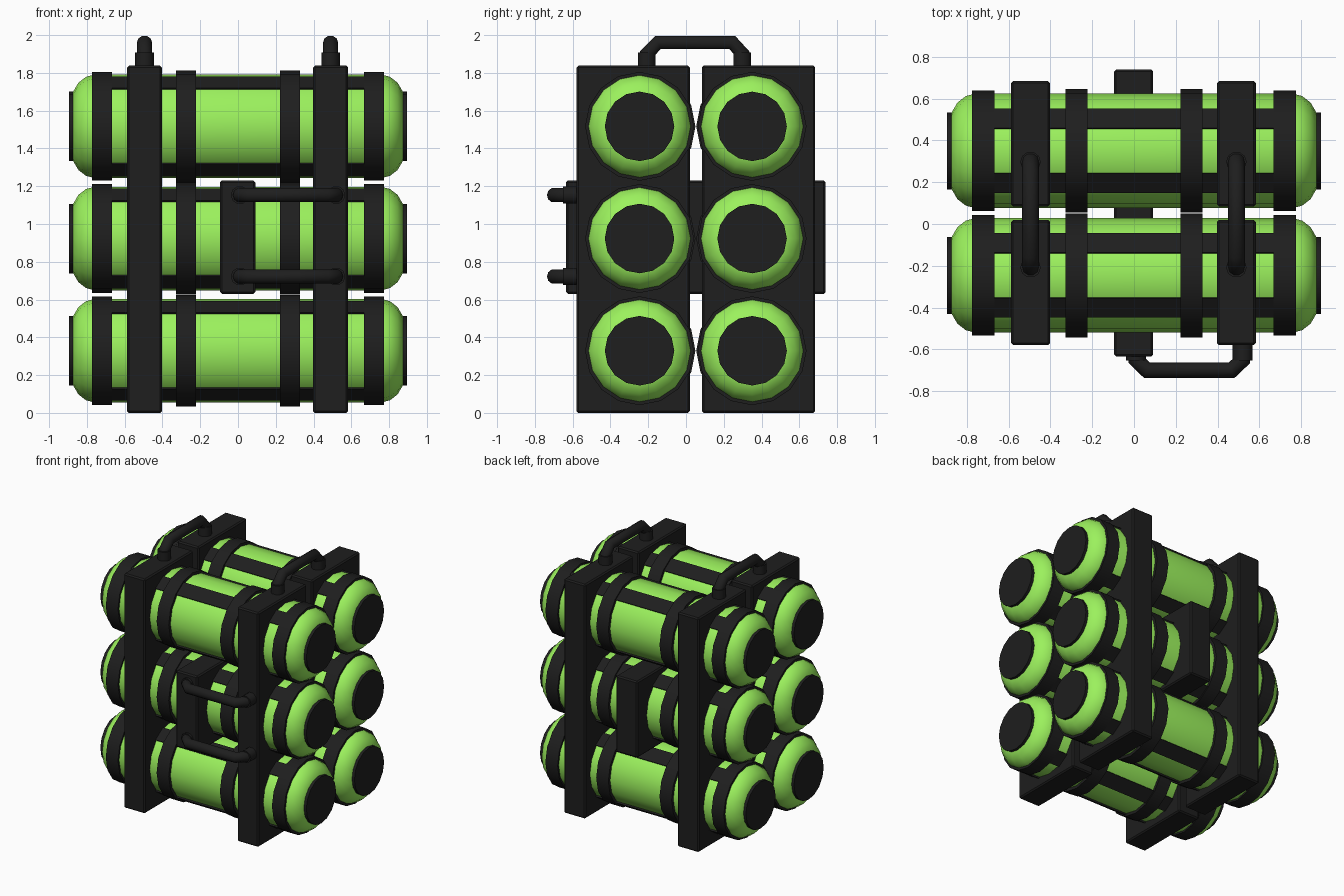
import bpy, bmesh
from math import sin, cos, radians, pi

if "Cube" in bpy.data.objects:
    bpy.data.objects.remove(bpy.data.objects["Cube"])

def material(name, col):
    m = bpy.data.materials.new(name)
    m.diffuse_color = (*col, 1)
    m.use_nodes = True
    m.node_tree.nodes["Principled BSDF"].inputs["Base Color"].default_value = m.diffuse_color
    return m

GREEN = material("green_paint", (0.33, 0.88, 0.11))
BLACK = material("black_metal", (0.013, 0.013, 0.013))
SIDES = 16
MID_Y = 0.052                       # symmetry plane between the two columns

def finish(name, bm, mat, smooth=None):
    bmesh.ops.recalc_face_normals(bm, faces=bm.faces)
    me = bpy.data.meshes.new(name)
    bm.to_mesh(me)
    bm.free()
    me.materials.append(mat)
    ob = bpy.data.objects.new(name, me)
    bpy.context.collection.objects.link(ob)
    if smooth:
        bpy.ops.object.select_all(action='DESELECT')
        ob.select_set(True)
        bpy.context.view_layer.objects.active = ob
        bpy.ops.object.shade_smooth_by_angle(angle=radians(smooth))
    return ob

def turned(name, profile, cy, cz, mat):
    """Revolve (x, radius) points around an x-parallel axis, capped at both ends."""
    bm = bmesh.new()
    rings = [[bm.verts.new((x, cy + r * cos(2 * pi * i / SIDES), cz + r * sin(2 * pi * i / SIDES)))
              for i in range(SIDES)] for x, r in profile]
    for a, b in zip(rings, rings[1:]):
        for i in range(SIDES):
            j = (i + 1) % SIDES
            bm.faces.new((a[i], a[j], b[j], b[i]))
    bm.faces.new(rings[0])
    bm.faces.new(rings[-1])
    return finish(name, bm, mat, 35)

def strip(name, angle, cy, cz):
    """Raised bar covering one facet of a canister."""
    bm = bmesh.new()
    for a in (angle, angle + 22.5):
        for r in (0.25, 0.286):
            for x in (-0.69, 0.69):
                bm.verts.new((x, cy + r * cos(radians(a)), cz + r * sin(radians(a))))
    bmesh.ops.convex_hull(bm, input=bm.verts)
    return finish(name, bm, BLACK)

def box(name, x0, x1, y0, y1, z0, z1):
    bm = bmesh.new()
    bmesh.ops.create_cube(bm, size=1)
    for v in bm.verts:
        v.co = [lo + (hi - lo) * (c + 0.5) for c, lo, hi in zip(v.co, (x0, y0, z0), (x1, y1, z1))]
    bmesh.ops.bevel(bm, geom=bm.edges[:], offset=0.01, segments=1, affect='EDGES')
    return finish(name, bm, BLACK)

def tube(name, pts, r):
    cu = bpy.data.curves.new(name, 'CURVE')
    cu.dimensions = '3D'
    cu.bevel_depth = r
    cu.bevel_resolution = 3
    cu.use_fill_caps = True
    sp = cu.splines.new('POLY')
    sp.points.add(len(pts) - 1)
    for p, c in zip(sp.points, pts):
        p.co = (*c, 1)
    cu.materials.append(BLACK)
    ob = bpy.data.objects.new(name, cu)
    bpy.context.collection.objects.link(ob)

# Canisters: two columns of three
half = [(0.76, 0.274), (0.805, 0.262), (0.845, 0.231), (0.876, 0.178)]
body = [(-x, r) for x, r in reversed(half)] + half
for cy in (MID_Y - 0.298, MID_Y + 0.298):
    for cz in (0.329, 0.923, 1.517):
        turned("canister", body, cy, cz, GREEN)
        turned("end_caps", [(-0.894, 0.184), (0.894, 0.184)], cy, cz, BLACK)
        for s in (-1, 1):
            turned("outer_band", [(s * 0.668, 0.288), (s * 0.774, 0.288)], cy, cz, BLACK)
            turned("inner_band", [(s * 0.222, 0.296), (s * 0.327, 0.296)], cy, cz, BLACK)
        for a in (45, 112.5, 225, 292.5):
            strip("side_strip", a, cy, cz)

# Upright slabs
for x in (-0.495, 0.49):
    for y0 in (-0.58, 0.084):
        box("upright_slab", x - 0.093, x + 0.093, y0, y0 + 0.6, 0, 1.838)

# Central block running through both columns
box("centre_block", -0.095, 0.092, -0.635, 0.739, 0.63, 1.23)

# Carrying handles on top
for x in (-0.495, 0.49):
    tube("top_handle", [(x, -0.208, 1.82), (x, -0.208, 1.9), (x, -0.148, 1.961),
                        (x, 0.245, 1.961), (x, 0.3, 1.9), (x, 0.3, 1.82)], 0.04)
    for y in (-0.208, 0.297):
        tube("top_handle_socket", [(x, y, 1.82), (x, y, 1.908)], 0.049)

# Front grips between block and right slab
for z in (0.722, 1.153):
    tube("front_grip", [(0.01, -0.62, z), (0.01, -0.65, z), (0.062, -0.7, z),
                        (0.467, -0.7, z), (0.52, -0.65, z), (0.52, -0.56, z)], 0.039)
    for x, y in ((0.01, -0.62), (0.52, -0.56)):
        tube("front_grip_socket", [(x, y, z), (x, -0.652, z)], 0.048)
